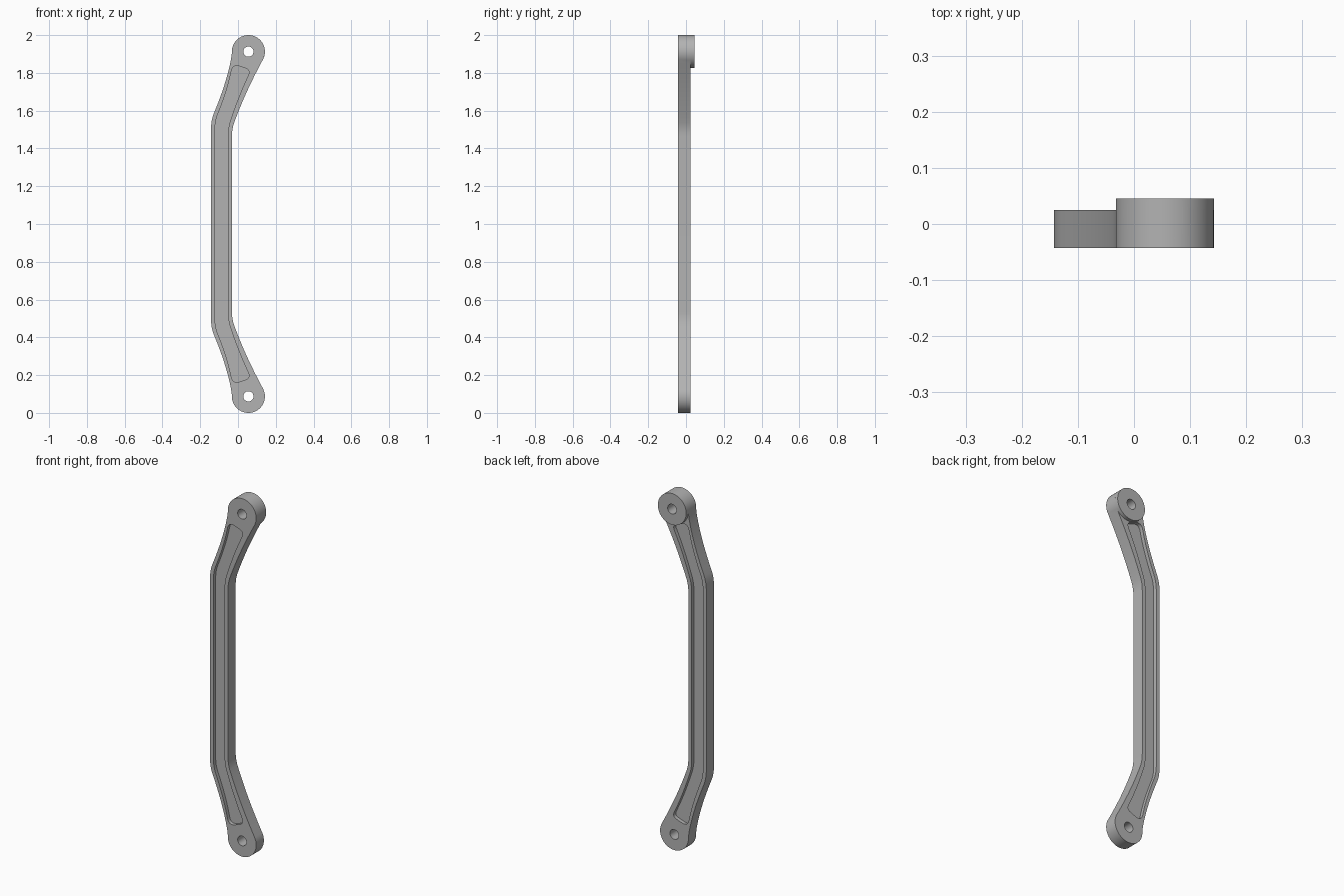
import bpy, bmesh, math
from mathutils import Vector
from mathutils.geometry import interpolate_bezier

if "Cube" in bpy.data.objects:
    bpy.data.objects.remove(bpy.data.objects["Cube"], do_unlink=True)

FRONT, BACK, BOSS_BACK = -0.043, 0.025, 0.045
EYE_X, EYE_Z, EYE_R, HOLE_R = 0.055, 0.9125, 0.0875, 0.027   # z measured from mid height
POCKET = 0.02

metal = bpy.data.materials.new("grey metal")
metal.use_nodes = True
metal.diffuse_color = (0.45, 0.45, 0.45, 1)
metal.node_tree.nodes["Principled BSDF"].inputs["Base Color"].default_value = metal.diffuse_color


def bezier(a, b, c, d, n=12):
    return [(p.x, p.y) for p in interpolate_bezier(*(Vector(v) for v in (a, b, c, d)), n)]


def arc(start, end, n, r=EYE_R, x=EYE_X, z=EYE_Z):
    angles = [math.radians(start + (end - start) * i / n) for i in range(n + 1)]
    return [(x + r * math.cos(t), z + r * math.sin(t)) for t in angles]


def mirrored(half):
    """Close an upper half outline with its reflection below mid height."""
    return half + [(x, -z) for x, z in reversed(half)]


def prism(name, outline, y0, y1):
    """Extrude an x-z outline between two depths."""
    bm = bmesh.new()
    face = bm.faces.new([bm.verts.new((x, y0, z + 1)) for x, z in outline])
    new = bmesh.ops.extrude_face_region(bm, geom=[face])["geom"]
    bmesh.ops.translate(bm, vec=(0, y1 - y0, 0),
                        verts=[v for v in new if isinstance(v, bmesh.types.BMVert)])
    bmesh.ops.recalc_face_normals(bm, faces=bm.faces)
    mesh = bpy.data.meshes.new(name)
    bm.to_mesh(mesh)
    bm.free()
    mesh.materials.append(metal)
    obj = bpy.data.objects.new(name, mesh)
    bpy.context.collection.objects.link(obj)
    return obj


def combine(target, tool, operation):
    """Apply a boolean and discard the tool."""
    tool.hide_render = True
    bpy.context.view_layer.objects.active = target
    mod = target.modifiers.new(operation, "BOOLEAN")
    mod.object, mod.operation, mod.solver = tool, operation, "EXACT"
    bpy.ops.object.modifier_apply(modifier=mod.name)
    bpy.data.objects.remove(tool, do_unlink=True)


# Bent arm with a round eye at each end
left_bend = bezier((-0.143, 0.5), (-0.143, 0.53), (-0.139, 0.555), (-0.13, 0.58), 8)
left_sweep = bezier((-0.13, 0.58), (-0.085, 0.69), (-0.05, 0.79), (-0.031, 0.905))
right_sweep = bezier((0.132, 0.871), (0.075, 0.765), (0.025, 0.66), (-0.021, 0.535))
right_bend = bezier((-0.021, 0.535), (-0.029, 0.51), (-0.032, 0.49), (-0.032, 0.465), 8)
arm = prism("link_arm", mirrored(left_bend + left_sweep[1:-1] + arc(184, -28, 40)
                                 + right_sweep[1:] + right_bend[1:]), FRONT, BACK)

# Long rounded pocket following the arm on both broad sides
pocket = mirrored(
    bezier((-0.122, 0.5), (-0.122, 0.525), (-0.118, 0.55), (-0.11, 0.573), 8)
    + bezier((-0.11, 0.573), (-0.075, 0.66), (-0.052, 0.73), (-0.035, 0.81))[1:]
    + bezier((-0.035, 0.81), (-0.03, 0.835), (-0.015, 0.842), (0.005, 0.836), 8)[1:]
    + bezier((0.005, 0.836), (0.025, 0.83), (0.035, 0.827), (0.048, 0.82), 4)[1:]
    + bezier((0.048, 0.82), (0.06, 0.814), (0.061, 0.802), (0.056, 0.79), 6)[1:]
    + bezier((0.056, 0.79), (0.02, 0.715), (-0.01, 0.64), (-0.043, 0.54))[1:]
    + bezier((-0.043, 0.54), (-0.05, 0.515), (-0.053, 0.49), (-0.053, 0.465), 8)[1:])
combine(arm, prism("front_pocket", pocket, FRONT - 0.05, FRONT + POCKET), "DIFFERENCE")
combine(arm, prism("back_pocket", pocket, BACK - POCKET, BACK + 0.05), "DIFFERENCE")

# Thicker boss on the back of the upper eye
combine(arm, prism("upper_boss", arc(0, 360, 64)[:-1], BACK - POCKET - 0.002, BOSS_BACK), "UNION")

# Bolt holes
for side in (1, -1):
    hole = arc(0, 360, 40, HOLE_R, EYE_X, side * EYE_Z)[:-1]
    combine(arm, prism("bolt_hole", hole, -0.2, 0.2), "DIFFERENCE")

bpy.ops.object.select_all(action="DESELECT")
arm.select_set(True)
bpy.context.view_layer.objects.active = arm
bpy.ops.object.shade_smooth_by_angle(angle=math.radians(30))
